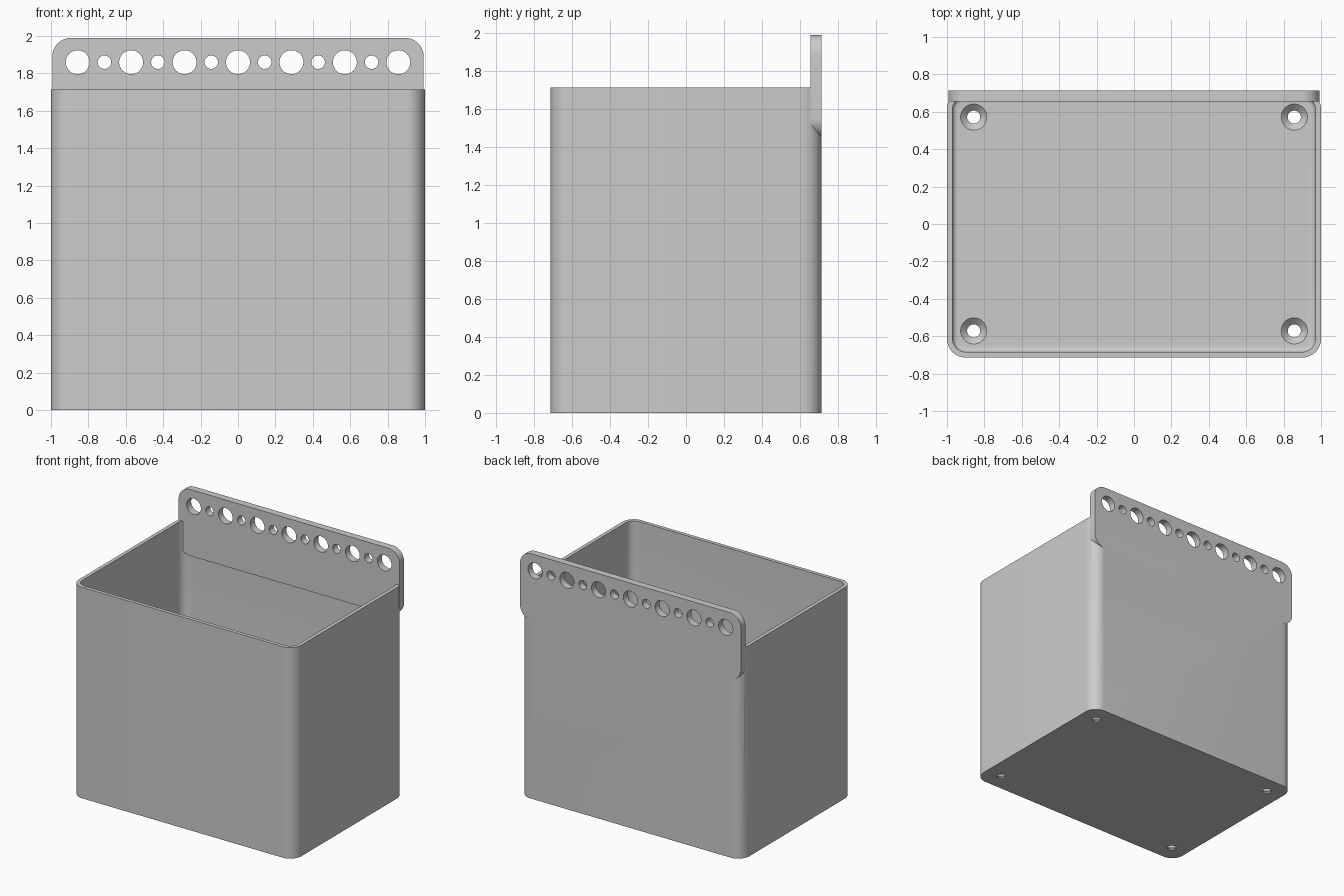
import bpy, bmesh, math
from mathutils import Matrix, Vector

if "Cube" in bpy.data.objects:
    bpy.data.objects.remove(bpy.data.objects["Cube"], do_unlink=True)

grey = bpy.data.materials.new("plain grey")
grey.use_nodes = True
grey.diffuse_color = (0.6, 0.6, 0.6, 1)
grey.node_tree.nodes["Principled BSDF"].inputs["Base Color"].default_value = (0.6, 0.6, 0.6, 1)


def finish(name, bm):
    bmesh.ops.recalc_face_normals(bm, faces=bm.faces)
    mesh = bpy.data.meshes.new(name)
    bm.to_mesh(mesh)
    bm.free()
    mesh.materials.append(grey)
    obj = bpy.data.objects.new(name, mesh)
    bpy.context.collection.objects.link(obj)
    return obj


def rounded_slab(name, half_w, half_h, radius, depth, matrix, floor_round=0):
    """Rounded rectangle in local xy, extruded from z = 0 to z = depth."""
    bm = bmesh.new()
    verts = []
    steps = 10
    for quarter, (sx, sy) in enumerate([(1, 1), (-1, 1), (-1, -1), (1, -1)]):
        for i in range(steps + 1):
            a = (quarter + i / steps) * math.pi / 2
            verts.append(bm.verts.new((sx * (half_w - radius) + radius * math.cos(a),
                                       sy * (half_h - radius) + radius * math.sin(a), 0)))
    base = bm.faces.new(verts)
    top = bmesh.ops.extrude_face_region(bm, geom=[base])
    moved = [g for g in top["geom"] if isinstance(g, bmesh.types.BMVert)]
    bmesh.ops.translate(bm, verts=moved, vec=(0, 0, depth))
    if floor_round:
        rim = [e for e in bm.edges if all(abs(v.co.z) < 1e-6 for v in e.verts)]
        bmesh.ops.bevel(bm, geom=rim, offset=floor_round, segments=4,
                        profile=0.5, affect='EDGES')
    bm.transform(matrix)
    return finish(name, bm)


def round_cutter(name, places, r1, r2, depth, rotation):
    bm = bmesh.new()
    for p in places:
        bmesh.ops.create_cone(bm, cap_ends=True, segments=40, radius1=r1, radius2=r2,
                              depth=depth, matrix=Matrix.Translation(p) @ rotation)
    return finish(name, bm)


def combine(target, other, operation):
    mod = target.modifiers.new(operation, 'BOOLEAN')
    mod.operation = operation
    mod.solver = 'EXACT'
    mod.object = other
    bpy.context.view_layer.objects.active = target
    bpy.ops.object.modifier_apply(modifier=mod.name)
    bpy.data.objects.remove(other, do_unlink=True)


HALF_D, RIM, WALL, FLOOR = 0.714, 1.715, 0.03, 0.043
PLATE_T, PLATE_LOW, PLATE_TOP = 0.058, 1.45, 1.99
upright = Matrix.Rotation(math.pi / 2, 4, 'X')
flat = Matrix.Identity(4)

# Hollow bin with rounded corners and a softened inner floor edge
body = rounded_slab("storage_bin", 1, HALF_D, 0.1, RIM, flat)
cavity = rounded_slab("cavity", 1 - WALL, HALF_D - WALL, 0.1 - WALL, RIM,
                      Matrix.Translation((0, 0, FLOOR)), floor_round=0.025)
combine(body, cavity, 'DIFFERENCE')

# Hanging plate merged into the back wall
mid = (PLATE_TOP + PLATE_LOW) / 2
plate = rounded_slab("hanging_plate", 0.993, (PLATE_TOP - PLATE_LOW) / 2, 0.1, PLATE_T,
                     Matrix.Translation((0, HALF_D, mid)) @ upright)
combine(body, plate, 'UNION')

# Alternating large and small holes along the plate
pitch = 2 / 7
hole_y, hole_z = HALF_D - PLATE_T / 2, 1.86
large = [Vector((i * pitch, hole_y, hole_z)) for i in range(-3, 4)]
small = [Vector(((i + 0.5) * pitch, hole_y, hole_z)) for i in range(-3, 3)]
combine(body, round_cutter("large_holes", large, 0.064, 0.064, 0.3, upright), 'DIFFERENCE')
combine(body, round_cutter("small_holes", small, 0.036, 0.036, 0.3, upright), 'DIFFERENCE')

# Countersunk screw holes in the floor
spots = [Vector((sx * 3 * pitch, sy * 2 * pitch, 0)) for sx in (-1, 1) for sy in (-1, 1)]
combine(body, round_cutter("screw_holes", spots, 0.035, 0.035, 0.3, flat), 'DIFFERENCE')
sink = 0.034
sunk = [p + Vector((0, 0, FLOOR - sink / 2 + 0.001)) for p in spots]
combine(body, round_cutter("countersinks", sunk, 0.035, 0.071, sink, flat), 'DIFFERENCE')

# Smooth the rounded areas, keeping edges sharp
bpy.ops.object.select_all(action='DESELECT')
body.select_set(True)
bpy.context.view_layer.objects.active = body
bpy.ops.object.shade_smooth_by_angle(angle=math.radians(30))
